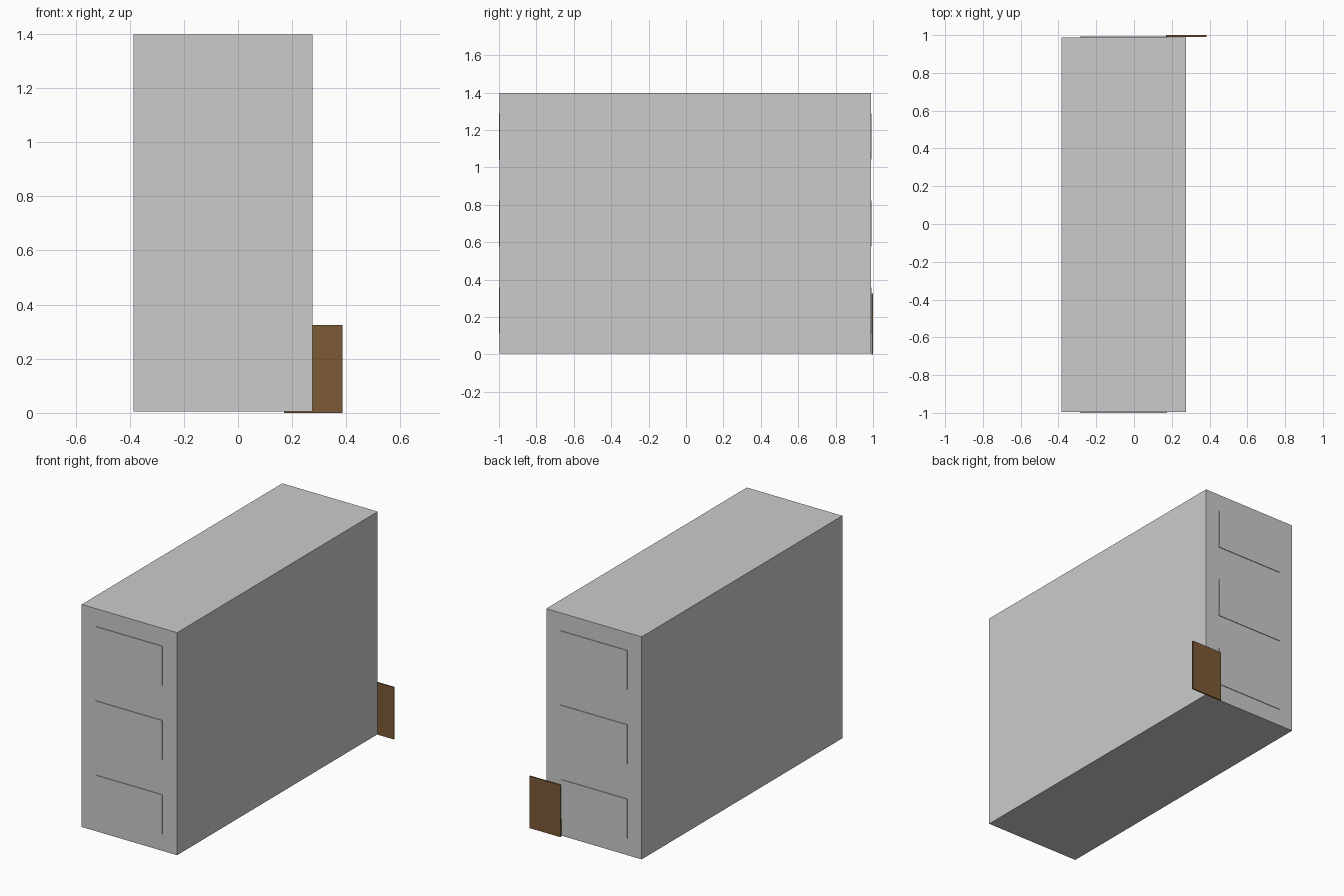
import bpy

if "Cube" in bpy.data.objects:
    bpy.data.objects.remove(bpy.data.objects["Cube"])

def box(name, x, y, z, mat=None):
    """Axis-aligned box from (min, max) ranges."""
    bpy.ops.mesh.primitive_cube_add(size=1)
    ob = bpy.context.object
    ob.name = name
    for v in ob.data.vertices:
        v.co = [a + (b - a) * (c + 0.5) for c, (a, b) in zip(v.co, (x, y, z))]
    if mat:
        ob.data.materials.append(mat)
    return ob

brown = bpy.data.materials.new("brown_wood")
brown.diffuse_color = (0.2, 0.1, 0.035, 1)
brown.use_nodes = True
brown.node_tree.nodes["Principled BSDF"].inputs["Base Color"].default_value = brown.diffuse_color

# Main block
FRONT, BACK = -0.996, 0.988
box("building_body", (-0.385, 0.276), (FRONT, BACK), (0.005, 1.398))

# Three slightly raised window panels on each end
T = 0.004
for i in range(3):
    z = 0.112 + i * 0.465
    zr = (z, z + 0.245)
    box(f"front_window_{i + 1}", (-0.287, 0.175), (FRONT - T, FRONT + T), zr)
    box(f"back_window_{i + 1}", (-0.287, 0.175), (BACK - T, BACK + T), zr)

# Door at the back corner, reaching past the wall
box("door", (0.17, 0.385), (0.991, 1.0), (0.0, 0.325), brown)
